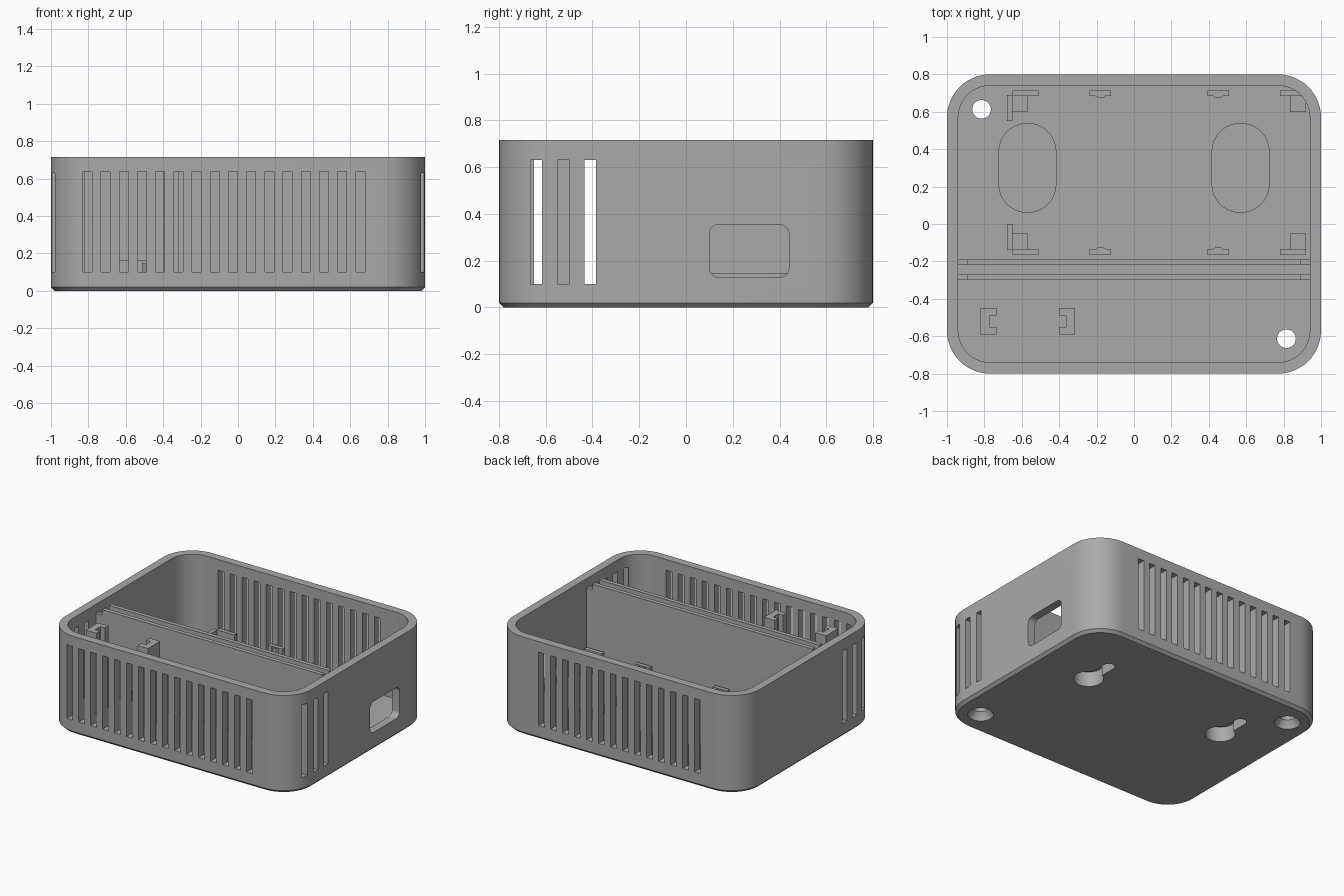
import bpy, bmesh, math
from mathutils import Vector

old = bpy.data.objects.get("Cube")
if old:
    bpy.data.objects.remove(old, do_unlink=True)

grey = bpy.data.materials.new("matte_grey")
grey.use_nodes = True
grey.diffuse_color = (0.4, 0.4, 0.4, 1)
grey.node_tree.nodes["Principled BSDF"].inputs["Base Color"].default_value = (0.4, 0.4, 0.4, 1)

HEIGHT, FLOOR = 0.716, 0.08


def rounded(hx, hy, r, cx=0, cy=0, n=12):
    """Counter-clockwise outline of a rounded rectangle."""
    pts = []
    for q, (sx, sy) in enumerate(((1, 1), (-1, 1), (-1, -1), (1, -1))):
        for i in range(n + 1):
            a = math.pi / 2 * (q + i / n)
            pts.append((cx + sx * (hx - r) + r * math.cos(a),
                        cy + sy * (hy - r) + r * math.sin(a)))
    return pts


def circle(cx, cy, r, n=32):
    return [(cx + r * math.cos(math.tau * i / n), cy + r * math.sin(math.tau * i / n))
            for i in range(n)]


def loft(bm, layers):
    """Closed solid through a list of (outline, z) layers of equal count."""
    rings = [[bm.verts.new((x, y, z)) for x, y in pts] for pts, z in layers]
    for a, b in zip(rings, rings[1:]):
        for i in range(len(a)):
            j = (i + 1) % len(a)
            bm.faces.new((a[i], a[j], b[j], b[i]))
    bm.faces.new(rings[0][::-1])
    bm.faces.new(rings[-1])


def prism(bm, pts, z0, z1):
    loft(bm, [(pts, z0), (pts, z1)])


def box(bm, x0, x1, y0, y1, z0, z1):
    prism(bm, [(x0, y0), (x1, y0), (x1, y1), (x0, y1)], z0, z1)


def make(name, bm):
    bmesh.ops.recalc_face_normals(bm, faces=bm.faces)
    me = bpy.data.meshes.new(name)
    bm.to_mesh(me)
    bm.free()
    me.materials.append(grey)
    ob = bpy.data.objects.new(name, me)
    bpy.context.collection.objects.link(ob)
    return ob


def cut(targets, bm):
    """Subtract the solids in bm from every target and drop the cutter."""
    tool = make("cutter", bm)
    tool.hide_render = True
    for ob in targets:
        mod = ob.modifiers.new("cut", 'BOOLEAN')
        mod.operation, mod.solver, mod.object = 'DIFFERENCE', 'EXACT', tool
        mod.use_self = True
        dg = bpy.context.evaluated_depsgraph_get()
        me = bpy.data.meshes.new_from_object(ob.evaluated_get(dg))
        ob.modifiers.clear()
        ob.data = me
    bpy.data.objects.remove(tool, do_unlink=True)


# Tray with chamfered foot and rounded corners
bm = bmesh.new()
outer, inner = rounded(1, 0.8, 0.23), rounded(0.94, 0.74, 0.17)
loft(bm, [(rounded(0.98, 0.78, 0.21), 0), (outer, 0.02), (outer, HEIGHT),
          (inner, HEIGHT), (inner, FLOOR)])
tray = make("tray", bm)

# Raised pads over the wall-mount keyholes
pads = []
for side, cx in (("right", -0.57), ("left", 0.57)):
    bm = bmesh.new()
    prism(bm, rounded(0.155, 0.24, 0.154, cx, 0.3), 0.05, 0.145)
    pads.append(make(side + "_keyhole_pad", bm))

# Vent slots in front, back and both sides
bm = bmesh.new()
for i in range(16):
    x = -0.805 + 0.0973 * i
    box(bm, x - 0.024, x + 0.024, -0.85, -0.72, 0.1, 0.638)
for i in range(14):
    x = -0.655 + 0.0973 * i
    box(bm, x - 0.024, x + 0.024, 0.72, 0.85, 0.1, 0.638)
for s in (-1, 1):
    for y in (-0.64, -0.525, -0.41):
        box(bm, s * 0.97 - 0.05, s * 0.97 + 0.05, y - 0.025, y + 0.025, 0.1, 0.63)
cut([tray], bm)

# Rounded port window in the left wall
bm = bmesh.new()
prism(bm, rounded(0.17, 0.113, 0.04, 0.27, 0.242), 0.9, 1.05)
for v in bm.verts:
    v.co = Vector((v.co.z, v.co.x, v.co.y))
cut([tray], bm)

# Countersunk screw holes
bm = bmesh.new()
for s in (-1, 1):
    cx, cy = 0.815 * s, -0.613 * s
    loft(bm, [(circle(cx, cy, 0.088), -0.01), (circle(cx, cy, 0.085), 0.005),
              (circle(cx, cy, 0.05), 0.05), (circle(cx, cy, 0.05), 0.2)])
cut([tray], bm)

# Keyholes: round entry with a narrow slot towards the back
for cx in (-0.57, 0.57):
    bm = bmesh.new()
    a0 = math.asin(0.4)
    r, w = 0.1, 0.04
    pts = []
    for i in range(33):
        a = math.pi / 2 + a0 + (math.tau - 2 * a0) * i / 32
        pts.append((cx + r * math.cos(a), 0.21 + r * math.sin(a)))
    for i in range(13):
        a = math.pi * i / 12
        pts.append((cx + w * math.cos(a), 0.42 + w * math.sin(a)))
    prism(bm, pts, -0.02, 0.11)
    cut([tray] + pads, bm)

# Divider wall with a grooved top, lower ends and a cable hole
bm = bmesh.new()
box(bm, -0.95, 0.95, -0.3, -0.19, 0.06, 0.69)
divider = make("divider_wall", bm)
bm = bmesh.new()
box(bm, -1, 1, -0.27, -0.22, 0.6, 0.8)
box(bm, -0.655, -0.49, -0.4, -0.1, FLOOR, 0.16)
cut([divider], bm)
bm = bmesh.new()
for s in (-1, 1):
    box(bm, s * 0.94 - 0.05, s * 0.94 + 0.05, -0.4, -0.1, 0.65, 0.8)
cut([divider], bm)

# Tall C-shaped clips in the front bay, openings facing each other
for side, x, s in (("right", -0.82, 1), ("left", -0.315, -1)):
    bm = bmesh.new()
    outline = [(0, -0.59), (0.085, -0.59), (0.085, -0.55), (0.048, -0.55),
               (0.048, -0.49), (0.085, -0.49), (0.085, -0.45), (0, -0.45)]
    prism(bm, [(x + s * px, py) for px, py in outline], 0.06, 0.67)
    make(side + "_board_clip", bm)

# Circuit board corner rests and snap tabs, mirrored front to back
for end, y, s in (("back", 0.715, -1), ("front", -0.165, 1)):
    def block(bm, x0, x1, d0, d1, z1):
        ya, yb = sorted((y + s * d0, y + s * d1))
        box(bm, x0, x1, ya, yb, 0.06, z1)

    bm = bmesh.new()
    block(bm, -0.65, -0.51, 0, 0.03, 0.23)
    block(bm, -0.68, -0.65, 0.025, 0.165, 0.23)
    block(bm, -0.65, -0.57, 0.03, 0.115, 0.16)
    make(end + "_right_corner_rest", bm)
    bm = bmesh.new()
    block(bm, 0.78, 0.92, 0, 0.03, 0.23)
    block(bm, 0.835, 0.92, 0.03, 0.115, 0.16)
    make(end + "_left_corner_rest", bm)
    for side, cx in (("right", -0.18), ("left", 0.45)):
        bm = bmesh.new()
        block(bm, cx - 0.058, cx + 0.058, 0, 0.03, 0.23)
        tip = [(cx - 0.03, y + s * 0.028), (cx - 0.015, y + s * 0.04),
               (cx + 0.015, y + s * 0.04), (cx + 0.03, y + s * 0.028)]
        prism(bm, tip, 0.19, 0.225)
        make(end + "_" + side + "_snap_tab", bm)

# Smooth the curved corners while keeping edges crisp
for ob in [tray] + pads:
    bpy.ops.object.select_all(action='DESELECT')
    ob.select_set(True)
    bpy.context.view_layer.objects.active = ob
    bpy.ops.object.shade_smooth_by_angle(angle=math.radians(30))
